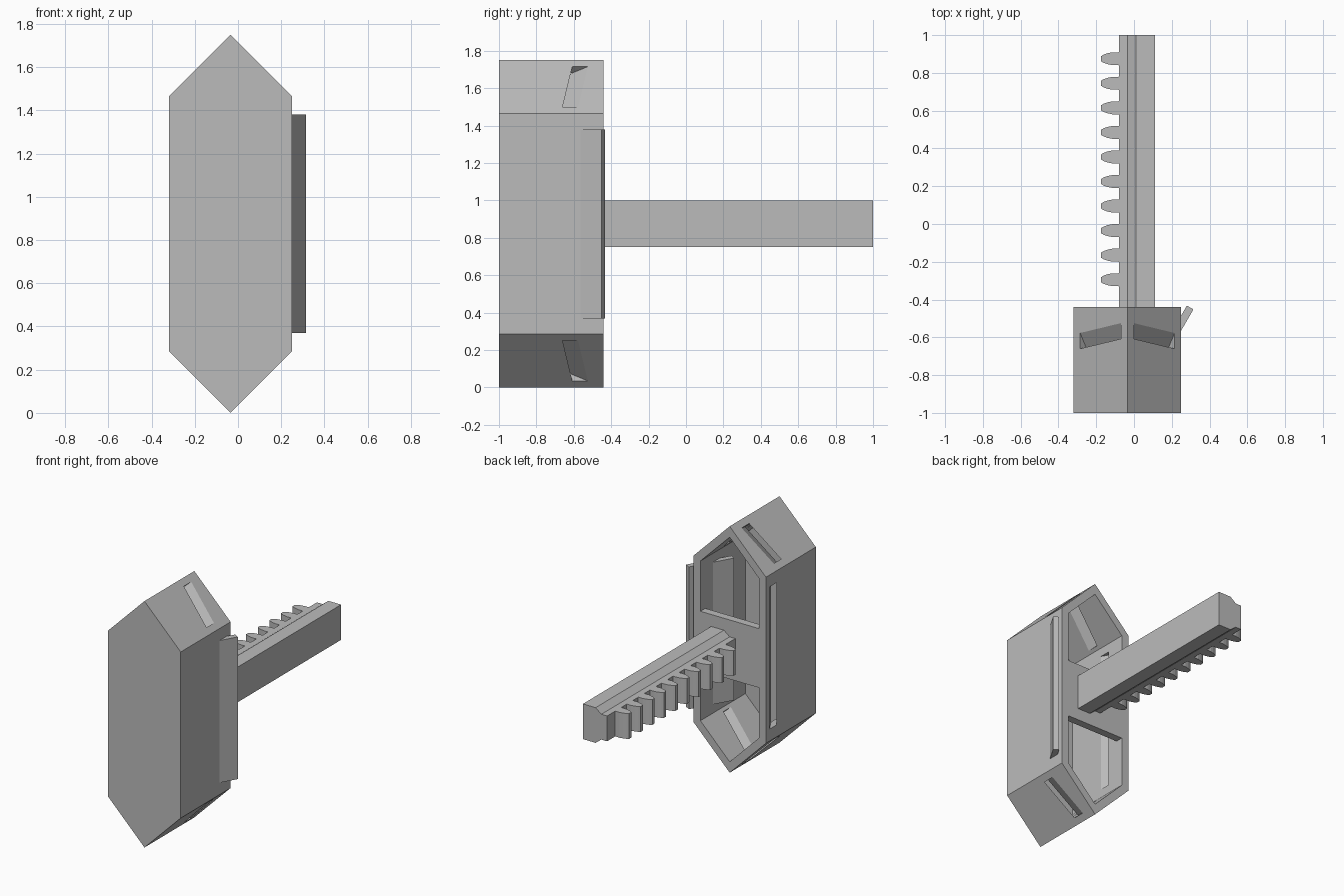
import bpy, bmesh
from mathutils import Vector as V

if "Cube" in bpy.data.objects:
    bpy.data.objects.remove(bpy.data.objects["Cube"])

CX, CZ = -0.035, 0.875          # centre of the hexagonal head
WALL, BACK = 0.055, -0.44

grey = bpy.data.materials.new("plain grey")
grey.diffuse_color = (0.5, 0.5, 0.5, 1)
grey.use_nodes = True
grey.node_tree.nodes["Principled BSDF"].inputs["Base Color"].default_value = grey.diffuse_color


def extrude(name, ring, vec):
    """Closed solid: a planar ring of points swept along vec."""
    bm = bmesh.new()
    face = bm.faces.new([bm.verts.new(p) for p in ring])
    res = bmesh.ops.extrude_face_region(bm, geom=[face], use_keep_orig=True)
    moved = [g for g in res["geom"] if isinstance(g, bmesh.types.BMVert)]
    bmesh.ops.translate(bm, verts=moved, vec=vec)
    bmesh.ops.recalc_face_normals(bm, faces=bm.faces)
    me = bpy.data.meshes.new(name)
    bm.to_mesh(me)
    bm.free()
    me.materials.append(grey)
    ob = bpy.data.objects.new(name, me)
    bpy.context.collection.objects.link(ob)
    return ob


def cut(target, cutter):
    mod = target.modifiers.new("cut", 'BOOLEAN')
    mod.operation, mod.solver, mod.object = 'DIFFERENCE', 'EXACT', cutter
    bpy.context.view_layer.objects.active = target
    bpy.ops.object.modifier_apply(modifier=mod.name)
    bpy.data.objects.remove(cutter)


def hexagon(inset, y):
    w, apex = 0.285 - inset, 0.875 - inset * 1.4142
    c = apex - w
    return [V((CX + x, y, CZ + z)) for x, z in
            ((-w, -c), (0, -apex), (w, -c), (w, c), (0, apex), (-w, c))]


# Hollow hexagonal head, open at the back
head = extrude("head", hexagon(0, -1), (0, BACK + 1, 0))
cut(head, extrude("cavity", hexagon(WALL, -1 + WALL), (0, 0.6, 0)))


def slot(start, along, width, normal):
    """Slanted slot through the wall, leaning 60 degrees towards the back."""
    depth = normal + V((0, 1.732, 0))
    a = start + depth * 0.03
    side = V((0, width, 0))
    cut(head, extrude("slot_cutter", [a, a + along, a + along + side, a + side],
                      depth * -0.095))


# Slots in the four sloped faces and in the left wall
for sx in (1, -1):
    for sz in (1, -1):
        slot(V((CX + sx * 0.035, -0.608, CZ + sz * 0.84)),
             V((sx * 0.215, -0.052, -sz * 0.215)), 0.083,
             V((sx, 0, sz)).normalized())
slot(V((-0.32, -0.56, 0.37)), V((0, 0, 1.01)), 0.08, V((-1, 0, 0)))

# Web across the open back that carries the rack
hw = 0.285 - WALL
extrude("back_web", [V((CX + x, BACK, CZ + z)) for x, z in
        ((-hw, -0.21), (hw, -0.21), (hw, 0.21), (-hw, 0.21))], (0, -0.055, 0))

# Slanted flap passing through the right wall
d, n = V((0.5, 0.866, 0)), V((0.866, -0.5, 0))
tip = V((0.28, -0.432, 0.37))
extrude("flap", [tip, tip + n * 0.04, tip + n * 0.04 - d * 0.32, tip - d * 0.32],
        (0, 0, 1.01))

# Rack bar with a stepped toothed side
bar = [(0.11, 0.125), (0.01, 0.125), (-0.035, 0.09), (-0.08, 0.09)]
bar += [(x, -z) for x, z in reversed(bar)]
extrude("rack_bar", [V((x, BACK, CZ + z)) for x, z in bar], (0, 1 - BACK, 0))

# Rack teeth
half = [(-0.07, 0.04), (-0.083, 0.034), (-0.115, 0.034), (-0.14, 0.029),
        (-0.16, 0.022), (-0.175, 0.013)]
tooth = half + [(x, -y) for x, y in reversed(half)]
for i in range(10):
    extrude("rack_tooth", [V((x, -0.295 + 0.13 * i + y, CZ - 0.09)) for x, y in tooth],
            (0, 0, 0.18))
